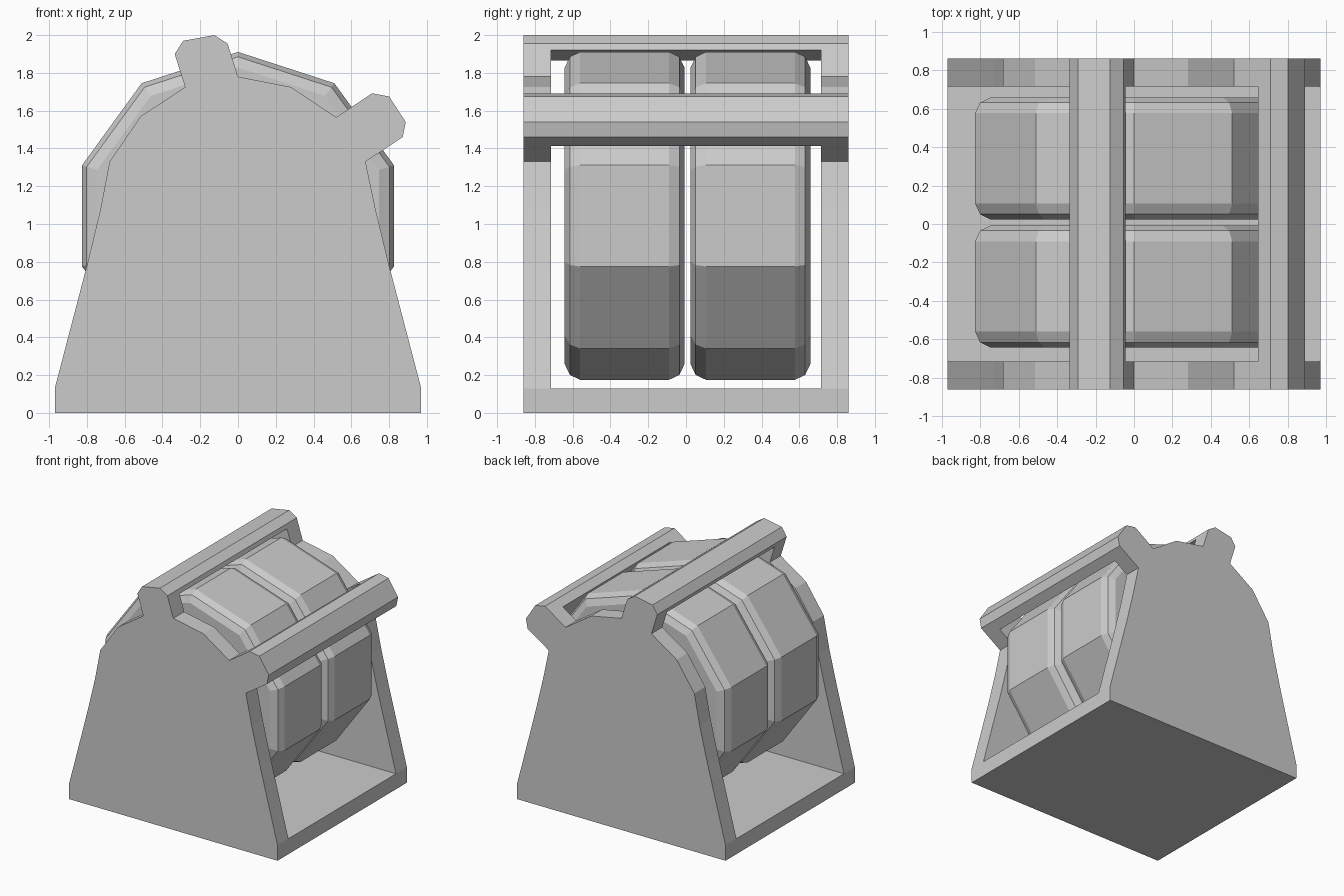
import bpy, bmesh
from math import pi, sin, cos

if "Cube" in bpy.data.objects:
    bpy.data.objects.remove(bpy.data.objects["Cube"])


def make_object(name, bm):
    bmesh.ops.recalc_face_normals(bm, faces=bm.faces)
    mesh = bpy.data.meshes.new(name)
    bm.to_mesh(mesh)
    bm.free()
    obj = bpy.data.objects.new(name, mesh)
    bpy.context.collection.objects.link(obj)
    return obj


def loft(name, rings):
    """Skin a list of equal-length point rings and cap both ends."""
    bm = bmesh.new()
    rows = [[bm.verts.new(p) for p in ring] for ring in rings]
    n = len(rows[0])
    for a, b in zip(rows, rows[1:]):
        for i in range(n):
            j = (i + 1) % n
            bm.faces.new((a[i], a[j], b[j], b[i]))
    bm.faces.new(rows[0])
    bm.faces.new(rows[-1])
    return make_object(name, bm)


def prism(name, profile, half):
    return loft(name, [[(x, y, z) for x, z in profile] for y in (-half, half)])


# Frame: side silhouette with two bar lobes, extruded across the full depth
outline = [
    (-0.97, 0), (0.97, 0), (0.97, 0.13), (0.80, 0.78), (0.73, 1.07), (0.675, 1.33),
    (0.872, 1.46), (0.888, 1.54), (0.80, 1.675), (0.71, 1.692), (0.52, 1.565),
    (0.28, 1.725), (0, 1.78), (-0.055, 1.955), (-0.125, 2.0), (-0.29, 1.97),
    (-0.335, 1.90), (-0.28, 1.725), (-0.515, 1.57), (-0.68, 1.33), (-0.73, 1.07),
    (-0.80, 0.78)]
outline.append((-0.97, 0.13))
frame = prism("frame", outline, 0.86)

# Opening between the side plates, leaving the floor and the two cross bars
opening = [
    (-1.2, 0.13), (1.2, 0.13), (1.2, 1.2), (0.811, 1.393), (0.634, 1.667),
    (0.40, 1.80), (-0.024, 1.924), (-0.344, 1.861), (-0.6, 1.80), (-1.2, 1.4)]
cutter = prism("opening_cutter", opening, 0.715)
cutter.hide_render = True
cut = frame.modifiers.new("opening", 'BOOLEAN')
cut.operation = 'DIFFERENCE'
cut.solver = 'EXACT'
cut.object = cutter
bpy.context.view_layer.objects.active = frame
bpy.ops.object.modifier_apply(modifier=cut.name)
bpy.data.objects.remove(cutter, do_unlink=True)

# Two ten-sided rollers with double-bevelled rims
section = [(-0.317, 0.785), (-0.29, 0.842), (-0.235, 0.868),
           (0.235, 0.868), (0.29, 0.842), (0.317, 0.785)]
for name, yc in (("front_roller", -0.325), ("rear_roller", 0.341)):
    loft(name, [[(r * sin(i * pi / 5), yc + dy, 1.043 + r * cos(i * pi / 5))
                 for i in range(10)] for dy, r in section])
